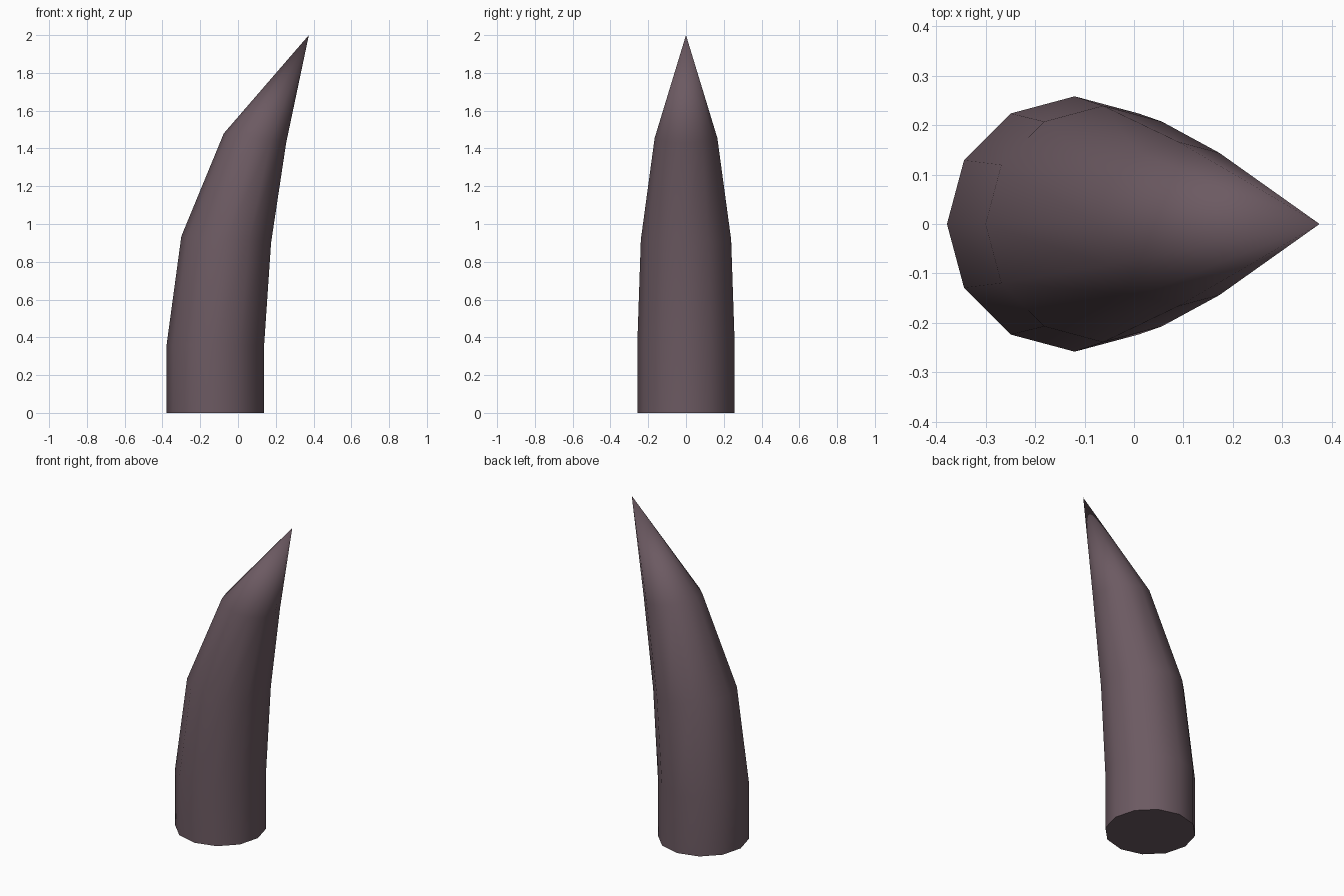
import bpy, bmesh, math

if "Cube" in bpy.data.objects:
    bpy.data.objects.remove(bpy.data.objects["Cube"])

SIDES = 12
# Cross-sections: left edge (x, z), right edge (x, z), half depth in y
RINGS = [
    ((-0.378, 0.0), (0.138, 0.0), 0.258),
    ((-0.378, 0.36), (0.138, 0.355), 0.258),
    ((-0.30, 0.935), (0.175, 0.90), 0.239),
    ((-0.075, 1.48), (0.255, 1.43), 0.166),
]
TIP = (0.375, 0, 2.0)

mat = bpy.data.materials.new("dusky mauve horn")
mat.diffuse_color = (0.15, 0.102, 0.122, 1)
mat.use_nodes = True
mat.node_tree.nodes["Principled BSDF"].inputs["Base Color"].default_value = mat.diffuse_color

# Horn: loft tilted rings up to a point
bm = bmesh.new()
loops = []
for (lx, lz), (rx, rz), depth in RINGS:
    loop = []
    for i in range(SIDES):
        a = 2 * math.pi * i / SIDES
        t = (math.cos(a) + 1) / 2
        loop.append(bm.verts.new((lx + (rx - lx) * t, depth * math.sin(a), lz + (rz - lz) * t)))
    loops.append(loop)
tip = bm.verts.new(TIP)
for i in range(SIDES):
    j = (i + 1) % SIDES
    for lo, hi in zip(loops, loops[1:]):
        bm.faces.new((lo[i], lo[j], hi[j], hi[i]))
    bm.faces.new((loops[-1][i], loops[-1][j], tip))

# Flat base cap
bm.faces.new(loops[0][::-1])
bmesh.ops.recalc_face_normals(bm, faces=bm.faces)

mesh = bpy.data.meshes.new("horn")
bm.to_mesh(mesh)
bm.free()
mesh.materials.append(mat)
horn = bpy.data.objects.new("horn", mesh)
bpy.context.collection.objects.link(horn)

# Smooth sides, sharp base rim
bpy.context.view_layer.objects.active = horn
horn.select_set(True)
bpy.ops.object.shade_smooth_by_angle(angle=math.radians(50))
